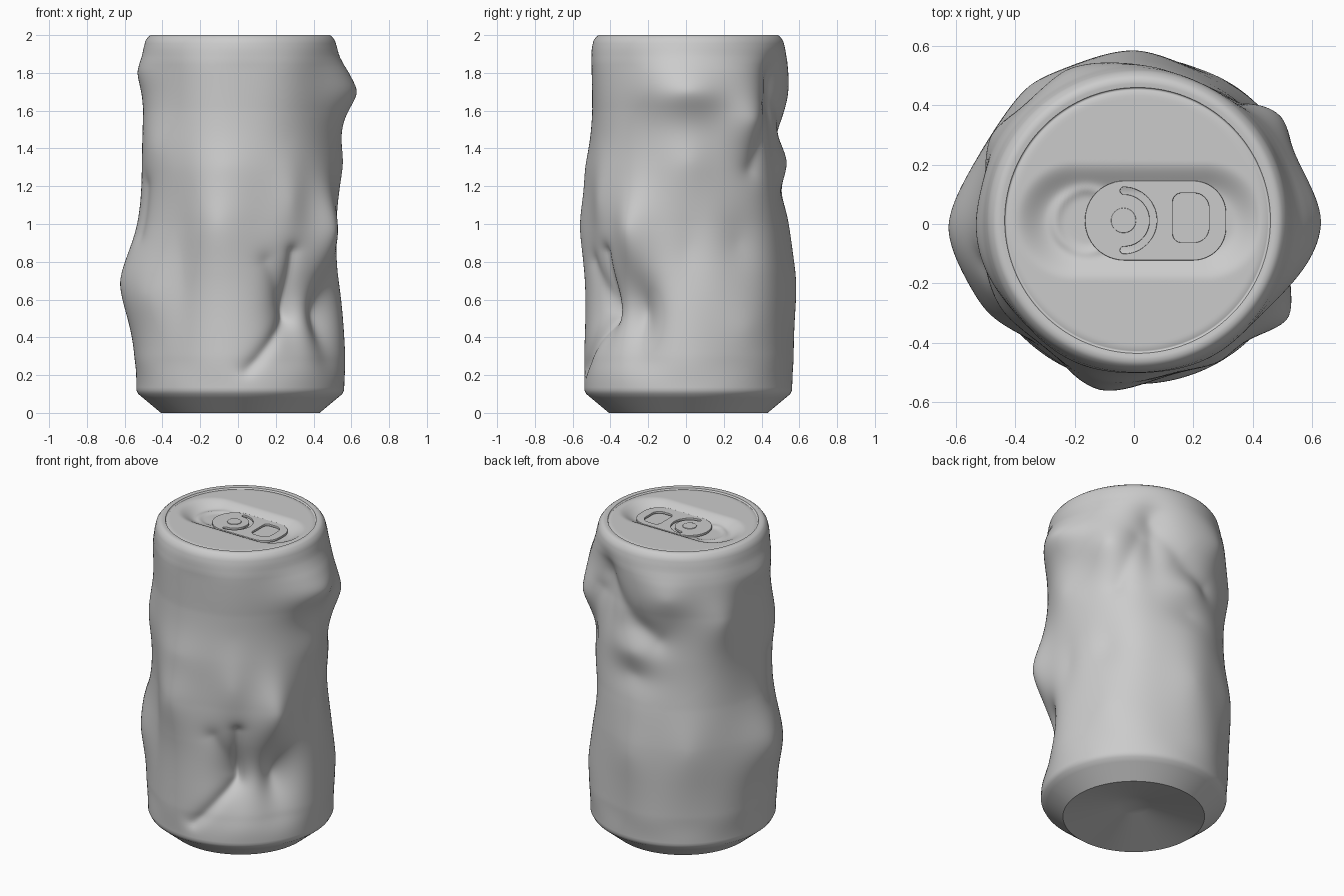
import bpy, bmesh, math

if "Cube" in bpy.data.objects:
    bpy.data.objects.remove(bpy.data.objects["Cube"])

CX, CY = 0.012, 0.012        # can axis
SEG = 200

metal = bpy.data.materials.new("grey_metal")
metal.diffuse_color = (0.6, 0.6, 0.6, 1)
metal.use_nodes = True
metal.node_tree.nodes["Principled BSDF"].inputs["Base Color"].default_value = metal.diffuse_color

# Undented radius by height
PROFILE = [(0, .42), (.1, .54), (.12, .55), (.3, .552), (.5, .545), (.75, .537), (1, .525),
           (1.3, .52), (1.6, .512), (1.86, .517), (1.93, .512), (1.97, .502), (1.99, .488), (2, .475)]

# Bulges and dents: angle (0 = +x, 270 = front), height, amount, half widths
BUMPS = [(182, .69, .10, 22, .26), (0, 1.70, .10, 26, .14), (36, 1.55, .075, 16, .16),
         (180, 1.80, .028, 25, .10), (0, .87, -.035, 14, .25), (258, 1.0, .055, 18, .24),
         (302, .55, -.10, 15, .22), (330, .53, -.11, 13, .20), (327, .97, .085, 12, .22),
         (262, 1.3, .018, 25, .15), (0, 1.33, .022, 14, .14), (90, 1.17, -.035, 20, .11),
         (90, 1.33, .012, 15, .08), (88, 1.47, -.02, 18, .10), (128, .72, .045, 18, .3),
         (90, .68, .028, 18, .25), (150, 1.56, .05, 16, .2), (115, 1.72, .05, 18, .16),
         (62, 1.6, -.03, 9, .25), (212, .62, .03, 15, .18), (214, 1.4, .03, 18, .2),
         (32, .9, -.03, 16, .18), (34, .45, .015, 16, .15), (300, 1.45, -.012, 20, .2),
         (300, 1.12, .02, 10, .2), (235, .8, -.02, 12, .4)]

# Fold lines: depth, width, then points of (angle, height)
CREASES = [(-.03, .035, [(274, .22), (291, .4), (302, .5), (303, .85)]),
           (-.02, .05, [(302, .52), (286, .8)]),
           (-.025, .06, [(40, 1.3), (52, 1.62)]),
           (-.035, .09, [(62, 1.75), (85, 1.55), (107, 1.42)]),
           (-.02, .06, [(200, 1.2), (196, .95)])]


def wrap(d):
    return (d + 180) % 360 - 180


def base_radius(z):
    for (z0, r0), (z1, r1) in zip(PROFILE, PROFILE[1:]):
        if z <= z1:
            return r0 + (r1 - r0) * (z - z0) / (z1 - z0)
    return PROFILE[-1][1]


def smooth(a, b, x):
    t = min(1, max(0, (x - a) / (b - a)))
    return t * t * (3 - 2 * t)


def crease_dist(deg, z, pts):
    # distance on the unrolled wall to a polyline
    best = 9
    for (a0, z0), (a1, z1) in zip(pts, pts[1:]):
        k = .0092
        bx, bz = wrap(a1 - a0) * k, z1 - z0
        px, pz = wrap(deg - a0) * k, z - z0
        t = min(1, max(0, (px * bx + pz * bz) / (bx * bx + bz * bz)))
        best = min(best, math.hypot(px - t * bx, pz - t * bz))
    return best


def wall_radius(deg, z):
    d = .005 * math.cos(math.radians(7 * deg + 40 * z))
    for a, h, amt, wa, wh in BUMPS:
        q = (wrap(deg - a) / wa) ** 2 + ((z - h) / wh) ** 2
        if q < 12:
            d += amt * math.exp(-q ** .85)
    for amt, w, pts in CREASES:
        s = crease_dist(deg, z, pts)
        if s < .4:
            d += amt * math.exp(1 - math.sqrt(1 + (s / w * 1.4) ** 2))
    return base_radius(z) + d * smooth(.12, .28, z) * (1 - smooth(1.8, 1.98, z))


def finish(ob, angle):
    ob.data.materials.clear()
    ob.data.materials.append(metal)
    bpy.ops.object.select_all(action='DESELECT')
    ob.select_set(True)
    bpy.context.view_layer.objects.active = ob
    bpy.ops.object.shade_smooth_by_angle(angle=math.radians(angle))


def add_mesh(name, bm, up, angle):
    # up: True / False turns an open shell up / down, None keeps outward normals
    bmesh.ops.recalc_face_normals(bm, faces=bm.faces)
    bm.faces.ensure_lookup_table()
    if up is not None and (bm.faces[-1].normal.z > 0) != up:
        bmesh.ops.reverse_faces(bm, faces=bm.faces)
    me = bpy.data.meshes.new(name)
    bm.to_mesh(me)
    bm.free()
    ob = bpy.data.objects.new(name, me)
    bpy.context.collection.objects.link(ob)
    finish(ob, angle)


def revolve(bm, rows, point, pole=None):
    # rings of points joined by quads, optionally closed to a pole after the last ring
    rings = [[bm.verts.new(point(row, 360 * i / SEG)) for i in range(SEG)] for row in rows]
    for a, b in zip(rings, rings[1:]):
        for i in range(SEG):
            j = (i + 1) % SEG
            bm.faces.new((a[i], a[j], b[j], b[i]))
    if pole:
        p = bm.verts.new(pole)
        for i in range(SEG):
            bm.faces.new((rings[-1][i], rings[-1][(i + 1) % SEG], p))


def polar(r, deg, z):
    t = math.radians(deg)
    return (CX + r * math.cos(t), CY + r * math.sin(t), z)


# Crumpled wall, rolled over into the top rim
heights = [0, .04, .08, .1, .11, .12] + [.12 + 1.74 * i / 110 for i in range(1, 111)]
heights += [1.88, 1.90, 1.92, 1.94, 1.955, 1.97, 1.98, 1.99, 2.0]
rows = [(None, z) for z in heights] + [(.46, 2.0), (.447, 1.998)]
bm = bmesh.new()
revolve(bm, rows, lambda w, a: polar(w[0] or wall_radius(a, w[1]), a, w[1]))
add_mesh("crumpled_wall", bm, None, 180)

# Hollow base
bm = bmesh.new()
revolve(bm, [.42, .36, .3, .2, .1],
        lambda r, a: polar(r, a, .1 * (1 - r / .42)), (CX, CY, .1))
add_mesh("hollow_base", bm, False, 60)

# Lid with rim groove, pressed panel and a ring beside the tab
RIM = [(.447, 1.998), (.443, 1.987), (.438, 1.99), (.42, 1.992), (.41, 1.992)]


def lid_point(row, deg):
    r, z = row
    x, y, _ = polar(r, deg, z)
    if r < .41:
        d = math.hypot(x - max(-.2, min(.24, x)), y - .01)
        z -= .042 * (1 - smooth(.09, .2, d))
        ring = math.hypot(x + .16, y - .01)
        z += .008 * math.exp(-((ring - .105) / .018) ** 2)
    return (x, y, z)


bm = bmesh.new()
revolve(bm, RIM + [(.40 - .0098 * i, 1.992) for i in range(40)], lid_point, (CX, CY, 1.95))
add_mesh("lid", bm, True, 180)


# Pull tab parts as filled outlines
def arc(cx, cy, r, a0, a1, n=14):
    return [(cx + r * math.cos(math.radians(a0 + (a1 - a0) * i / n)),
             cy + r * math.sin(math.radians(a0 + (a1 - a0) * i / n))) for i in range(n + 1)]


def round_box(x0, x1, y0, y1, rl, rr):
    return (arc(x1 - rr, y1 - rr, rr, 0, 90) + arc(x0 + rl, y1 - rl, rl, 90, 180)
            + arc(x0 + rl, y0 + rl, rl, 180, 270) + arc(x1 - rr, y0 + rr, rr, 270, 360))


def plate(name, outlines, z, half, bevel):
    cu = bpy.data.curves.new(name, 'CURVE')
    cu.dimensions, cu.fill_mode = '2D', 'BOTH'
    cu.extrude, cu.bevel_depth, cu.bevel_resolution = half, bevel, 2
    cu.offset = -bevel
    for pts in outlines:
        sp = cu.splines.new('POLY')
        sp.points.add(len(pts) - 1)
        for p, (x, y) in zip(sp.points, pts):
            p.co = (x, y, 0, 1)
        sp.use_cyclic_u = True
    ob = bpy.data.objects.new(name, cu)
    bpy.context.collection.objects.link(ob)
    ob.location.z = z
    bpy.ops.object.select_all(action='DESELECT')
    ob.select_set(True)
    bpy.context.view_layer.objects.active = ob
    bpy.ops.object.convert(target='MESH')
    finish(bpy.context.object, 38)


RX, RY = -.035, .012
slot = (arc(RX, RY, .112, -92, 92, 28) + arc(RX, RY + .1, .012, 90, 270, 6)[1:-1]
        + arc(RX, RY, .088, 92, -92, 28) + arc(RX, RY - .1, .012, 90, 270, 6)[1:-1])
plate("pull_tab", [round_box(-.165, .31, -.122, .145, .132, .11),
                   round_box(.13, .252, -.062, .104, .03, .05), slot], 1.962, .005, .002)
plate("rivet", [arc(RX, RY, .042, 0, 351, 39)], 1.966, .005, .002)
